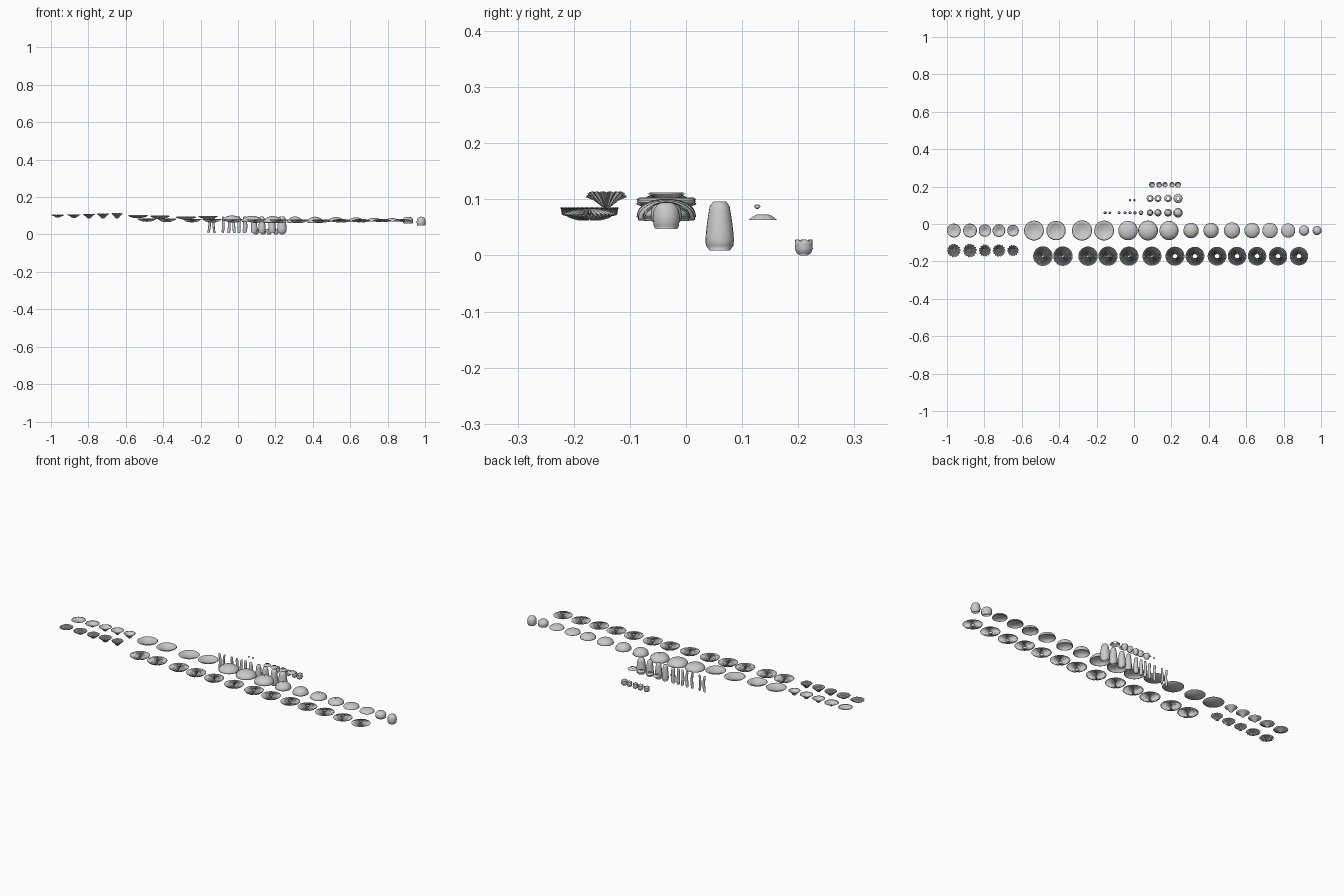
import bpy, math

if "Cube" in bpy.data.objects:
    bpy.data.objects.remove(bpy.data.objects["Cube"])

def add_mesh(name, verts, faces, loc, smooth=True):
    me = bpy.data.meshes.new(name)
    me.from_pydata(verts, [], faces)
    me.validate()
    ob = bpy.data.objects.new(name, me)
    bpy.context.collection.objects.link(ob)
    ob.location = loc
    for p in me.polygons:
        p.use_smooth = smooth
    return ob

def lathe(name, fn, rows, loc, n=32, closed=(), smooth=True):
    """Revolve: fn(row, step) gives (radius, z, sideways shift)."""
    verts, faces = [], []
    for r in range(rows):
        for k in range(n):
            rad, z, dx = fn(r, k)
            a = 2 * math.pi * k / n
            verts.append((rad * math.cos(a) + dx, rad * math.sin(a), z))
    for r in range(rows - 1):
        for k in range(n):
            k2 = (k + 1) % n
            faces.append((r * n + k, r * n + k2, (r + 1) * n + k2, (r + 1) * n + k))
    for r in closed:
        faces.append(tuple(range(r * n, r * n + n)))
    return add_mesh(name, verts, faces, loc, smooth)

def profile(name, pts, loc, closed=(), n=32):
    return lathe(name, lambda r, k: (pts[r][0], pts[r][1], 0), len(pts), loc, n, closed)

ROW_CAP, ROW_FUNNEL, ROW_GILL, ROW_STEM, ROW_RING, ROW_CUP = -0.035, -0.142, -0.172, 0.06, 0.137, 0.21

# funnel caps and their pleated gills
for i, (x, r, b) in enumerate([(-.963, .037, .09), (-.877, .037, .087), (-.797, .033, .085),
                               (-.722, .034, .085), (-.647, .031, .085)]):
    t = .104 + .002 * i
    h = t - b
    pts = [(.004, b), (.009, b + .15 * h), (.018, b + .6 * h), (.8 * r, b + .87 * h), (r, t),
           (.85 * r, t), (.015, b + .75 * h), (.002, b + .35 * h)]
    profile("funnel_cap", pts, (x, ROW_CAP, 0), (0, 7))
    def funnel_gill(q, k, r=r, b=b, h=h):
        p = [(.1, 0), (.3, .12), (.55, .5), (.8, .8), (1, 1)][q]
        out = k % 4 < 2
        return r * p[0] * (1 if out else .86), b + h * p[1] + (0 if out else .002), 0
    lathe("funnel_gills", funnel_gill, 5, (x, ROW_FUNNEL, 0), 56, (0,), False)

# shallow dish caps: (x, radius, rim height, centre height)
for x, r, rim, mid in [(-.535, .053, .1, .087), (-.417, .052, .098, .083),
                       (-.278, .054, .092, .08), (-.16, .053, .096, .082)]:
    pts = [(.001, mid), (.4 * r, mid + .1 * (rim - mid)), (.75 * r, mid + .5 * (rim - mid)),
           (.95 * r, rim - .002), (r, rim), (.92 * r, rim + .003),
           (.7 * r, mid + .5 * (rim - mid) + .005), (.35 * r, mid + .005), (.001, mid + .004)]
    profile("dish_cap", pts, (x, ROW_CAP, 0))

# domed caps: (x, radius, base, top)
for x, r, b, t in [(-.032, .052, .072, .101), (.075, .053, .068, .1), (.187, .051, .063, .098),
                   (.305, .041, .062, .096), (.412, .041, .062, .095), (.524, .043, .067, .093),
                   (.631, .041, .067, .091), (.727, .041, .07, .088), (.824, .038, .07, .087)]:
    h = t - b
    pts = [(max(.001, r * math.sin(u)), b + h * math.cos(u) ** .9) for u in
           [math.pi / 2 * j / 8 * .995 for j in range(9)]]
    pts += [(.95 * r, b - .001)] + [(max(.001, .92 * r * math.cos(u)), b + .7 * h * math.sin(u))
                                    for u in [math.pi / 2 * j / 5 for j in range(6)]]
    profile("dome_cap", pts, (x, ROW_CAP, 0))

# closed young caps
for x, r, b, t in [(.909, .028, .058, .094), (.979, .024, .047, .095)]:
    h = t - b
    profile("button_cap", [(.8 * r, b), (.93 * r, b + .1 * h), (r, b + .4 * h), (.93 * r, b + .7 * h),
                           (.7 * r, b + .9 * h), (.4 * r, b + .98 * h), (.001, t)], (x, ROW_CAP, 0), (0,))

# radial gill discs
for i, x in enumerate([-.487, -.38, -.246, -.139, -.027, .096, .219, .326, .444, .551, .658, .77, .882]):
    t = i / 12
    r = .052 - .003 * t
    rim, top, bot = .086 - .013 * t, .076 + .008 * t, .068 - .006 * math.sin(math.pi * t)
    hub = .011 if i > 5 else .004
    def gill(q, k, r=r, rim=rim, top=top, bot=bot, hub=hub):
        s = [0, .3, .6, .85, 1][q]
        up = top + (rim - top) * s * s
        low = bot + (rim - bot - .001) * s ** 2.5
        return hub + (r - hub) * s, (up if k % 2 else low), 0
    lathe("cap_gills", gill, 5, (x, ROW_GILL, 0), 72, (), False)
    if i > 5:   # inner collar around the stem
        profile("gill_collar", [(hub, bot + .002), (hub, top)], (x, ROW_GILL, 0))

# stems, slender and bent to stout: (x, base radius, top radius, bend)
for x, rb, rt, bend in [(-.155, .007, .006, .006), (-.128, .006, .005, -.005), (-.08, .007, .006, .003),
                        (-.048, .008, .006, .003), (-.021, .008, .006, -.003), (.005, .009, .007, 0),
                        (.037, .012, .009, .003), (.086, .018, .011, 0), (.128, .02, .012, 0),
                        (.182, .021, .013, 0), (.235, .026, .016, 0)]:
    def stem(q, k, rb=rb, rt=rt, bend=bend):
        s = q / 10
        w = rb + (rt - rb) * s ** 1.8
        w *= [.7, .95][q] if q < 2 else (.75 if q == 10 else 1)
        return w, .009 + .087 * s, bend * (math.sin(math.pi * s) - .5)
    lathe("stem", stem, 11, (x, ROW_STEM, 0), 20, (0, 10))

# skirt rings, the last with a scalloped hem
for x, r in [(.086, .019), (.128, .019), (.182, .02), (.235, .025)]:
    def skirt(q, k, r=r):
        s = q / 4
        wave = 1 + (.07 * s * math.cos(k * math.pi / 2) if r > .018 else 0)
        return (.009 + (r - .009) * s) * wave, .073 - .010 * s ** 1.7, 0
    lathe("skirt_ring", skirt, 5, (x, ROW_RING, 0), 40)
for x in (-.021, .003):
    profile("small_ring", [(.002, .091), (.006, .087), (.002, .083)], (x, .127, 0), (0, 2), 12)

# root cups with ragged rims
for x, r in [(.096, .015), (.134, .015), (.166, .014), (.203, .014), (.235, .016)]:
    def cup(q, k, r=r):
        p = [(.4, 0), (.8, .004), (1, .012), (.95, .021), (.98, .027), (.8, .026), (.8, .014), (.3, .006)][q]
        return r * p[0], p[1] + (.0015 * (-1) ** (k // 2) if q in (4, 5) else 0), 0
    lathe("root_cup", cup, 8, (x, ROW_CUP, 0), 24, (0, 7))
